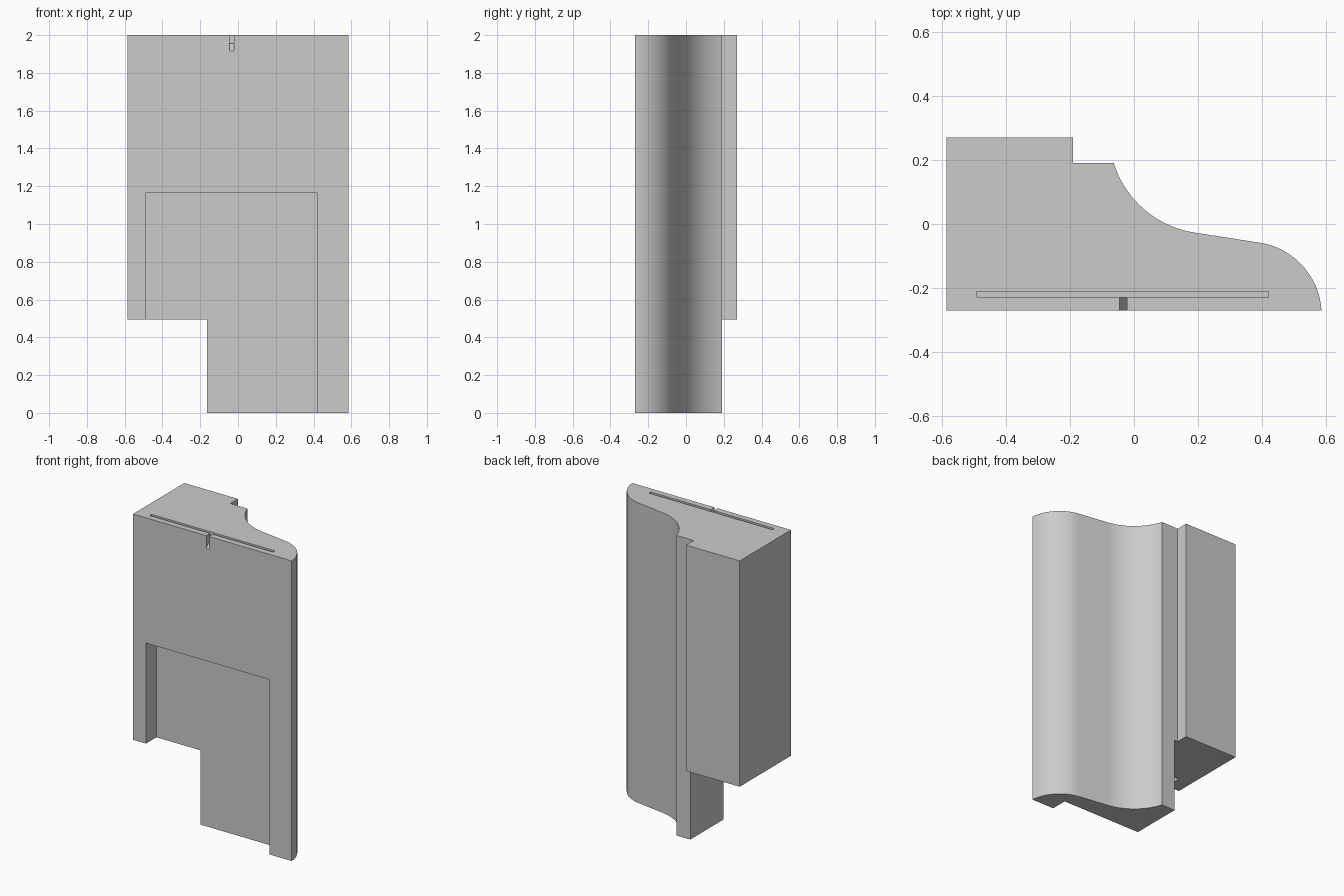
import bpy, bmesh
from math import cos, sin, atan2
from mathutils import Matrix

cube = bpy.data.objects.get("Cube")
if cube:
    bpy.data.objects.remove(cube, do_unlink=True)

grey = bpy.data.materials.new("plain_grey")
grey.use_nodes = True
grey.diffuse_color = (0.6, 0.6, 0.6, 1)
grey.node_tree.nodes["Principled BSDF"].inputs["Base Color"].default_value = grey.diffuse_color


def prism(name, profile, low, high, axis="z"):
    """Extrude a closed 2D profile: (x, y) along z, or (y, z) along x."""
    bm = bmesh.new()
    face = bm.faces.new([bm.verts.new((a, b, low)) for a, b in profile])
    top = bmesh.ops.extrude_face_region(bm, geom=[face])["geom"]
    verts = [v for v in top if isinstance(v, bmesh.types.BMVert)]
    bmesh.ops.translate(bm, verts=verts, vec=(0, 0, high - low))
    if axis == "x":
        bm.transform(Matrix(((0, 0, 1, 0), (1, 0, 0, 0), (0, 1, 0, 0), (0, 0, 0, 1))))
    bmesh.ops.recalc_face_normals(bm, faces=bm.faces)
    mesh = bpy.data.meshes.new(name)
    bm.to_mesh(mesh)
    bm.free()
    mesh.materials.append(grey)
    obj = bpy.data.objects.new(name, mesh)
    bpy.context.collection.objects.link(obj)
    return obj


def rect(x0, x1, y0, y1):
    return [(x0, y0), (x1, y0), (x1, y1), (x0, y1)]


def arc(center, start, end, steps=28):
    """Points on a circle from start to end, the short way round."""
    cx, cy = center
    r = ((start[0] - cx) ** 2 + (start[1] - cy) ** 2) ** 0.5
    a0 = atan2(start[1] - cy, start[0] - cx)
    a1 = atan2(end[1] - cy, end[0] - cx)
    if a0 > 0 and a1 < 0 and a0 - a1 > 3.1416:
        a1 += 6.28319
    return [(cx + r * cos(a0 + (a1 - a0) * i / steps),
             cy + r * sin(a0 + (a1 - a0) * i / steps)) for i in range(steps + 1)]


# Body: moulded outline with a convex nose, straight slope and concave cove
outline = [(-0.585, -0.27)]
outline += arc((0.357, -0.284), (0.585, -0.27), (0.39, -0.059))
outline += arc((0.237, 0.284), (0.19, -0.027), (-0.065, 0.19))
outline += [(-0.19, 0.19), (-0.19, 0.27), (-0.585, 0.27)]
body = prism("moulding_block", outline, 0, 2)

# Cutters: corner step, front recess, top slot and sloped front notch
slot = rect(-0.49, 0.42, -0.23, -0.21)
cutters = [
    prism("corner_step_cutter", rect(-1, -0.165, -1, 1), -1, 0.495),
    prism("front_recess_cutter", rect(-0.49, 0.42, -0.5, -0.16), -1, 1.165),
    prism("top_slot_cutter", slot, 1.955, 2.5),
    prism("front_notch_cutter",
          [(-0.31, 1.875), (-0.23, 1.955), (-0.22, 1.965), (-0.22, 2.5), (-0.31, 2.5)],
          -0.045, -0.022, "x"),
]

bpy.ops.object.select_all(action="DESELECT")
bpy.context.view_layer.objects.active = body
body.select_set(True)
for cutter in cutters:
    cutter.hide_render = True
    mod = body.modifiers.new(cutter.name, "BOOLEAN")
    mod.operation = "DIFFERENCE"
    mod.solver = "EXACT"
    mod.object = cutter
    bpy.ops.object.modifier_apply(modifier=mod.name)
    bpy.data.objects.remove(cutter, do_unlink=True)

bpy.ops.object.shade_smooth_by_angle(angle=0.4)
